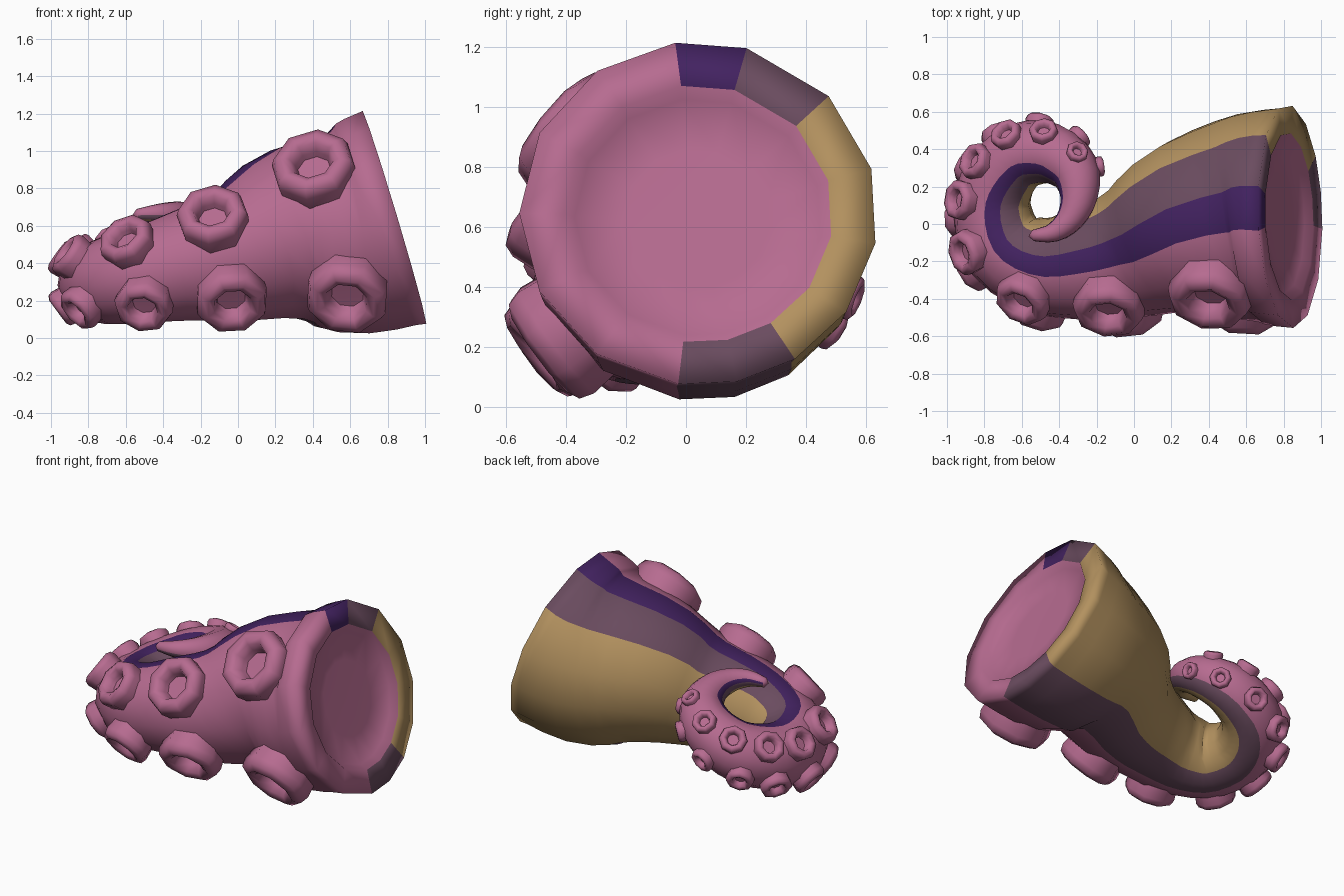
import bpy, bmesh, math
from mathutils import Vector, Matrix

if "Cube" in bpy.data.objects:
    bpy.data.objects.remove(bpy.data.objects["Cube"])


def material(name, rgb):
    m = bpy.data.materials.new(name)
    m.diffuse_color = (*rgb, 1)
    m.use_nodes = True
    m.node_tree.nodes["Principled BSDF"].inputs["Base Color"].default_value = m.diffuse_color
    return m


MATS = [material("pink skin", (0.47, 0.148, 0.28)),
        material("dark purple", (0.055, 0.016, 0.118)),
        material("dusky mauve", (0.145, 0.072, 0.115)),
        material("tan gold", (0.45, 0.285, 0.115))]
PINK, PURPLE, MAUVE, GOLD = range(4)

# Centre line: x, y, z, radius, roll of the stripes in degrees
PATH = [(.835, .042, .645, .592, 0), (.6, .035, .575, .557, 0), (.3, -.02, .55, .475, 0),
        (0, -.145, .445, .36, 0), (-.25, -.21, .395, .305, -2), (-.5, -.22, .34, .258, -6),
        (-.69, -.12, .305, .23, -8), (-.757, .08, .30, .207, -5), (-.715, .25, .335, .195, 4),
        (-.6, .365, .40, .18, 16), (-.44, .375, .485, .162, 34), (-.32, .285, .565, .135, 53),
        (-.295, .15, .625, .103, 66), (-.34, .03, .655, .075, 72), (-.43, -.045, .665, .052, 75),
        (-.54, -.062, .66, .03, 75)]
# Corners of the cross-section in degrees, and the colour of each side
ANGLES = [97, 74, 43, 15, -10, -35, -58, -78, -97, -125, -153, -180, -208, -236]
SIDES = [PURPLE, MAUVE] + [GOLD] * 4 + [MAUVE] * 2 + [PINK] * 6


def sample(t):
    """Smooth interpolation of the centre line at index t."""
    n = len(PATH) - 1
    i = min(int(t), n - 1)
    f = t - i
    b, c = Vector(PATH[i]), Vector(PATH[i + 1])
    a = Vector(PATH[i - 1]) if i else b * 2 - c
    d = Vector(PATH[i + 2]) if i + 2 <= n else c * 2 - b
    return 0.5 * (2 * b + (c - a) * f + (2 * a - 5 * b + 4 * c - d) * f * f
                  + (3 * b - a - 3 * c + d) * f ** 3)


def frame(t):
    """Centre, radius, roll, direction, inner side, up and taper at t."""
    p = sample(t)
    hi, lo = sample(min(t + .01, len(PATH) - 1)), sample(max(t - .01, 0))
    step = Vector((hi - lo)[:3])
    tan = step.normalized()
    side = tan.cross(Vector((0, 0, 1))).normalized()
    return Vector(p[:3]), p[3], p[4], tan, side, side.cross(tan), (hi[3] - lo[3]) / step.length


def outward(side, up, deg):
    a = math.radians(deg)
    return side * math.cos(a) + up * math.sin(a)


def finish(bm, name, angle):
    bmesh.ops.recalc_face_normals(bm, faces=bm.faces)
    me = bpy.data.meshes.new(name)
    bm.to_mesh(me)
    bm.free()
    for m in MATS:
        me.materials.append(m)
    ob = bpy.data.objects.new(name, me)
    bpy.context.collection.objects.link(ob)
    bpy.ops.object.select_all(action='DESELECT')
    ob.select_set(True)
    bpy.context.view_layer.objects.active = ob
    bpy.ops.object.shade_smooth_by_angle(angle=math.radians(angle))
    return ob


def bridge(bm, r0, r1, colours):
    n = len(r0)
    for i in range(n):
        j = (i + 1) % n
        bm.faces.new((r0[i], r0[j], r1[j], r1[i])).material_index = colours[i]


def cap(bm, ring, point):
    c = bm.verts.new(point)
    for i in range(len(ring)):
        bm.faces.new((ring[i], ring[(i + 1) % len(ring)], c))


# Tentacle body with painted stripes
bm = bmesh.new()


def section(t, scale=1.0, depth=0.0):
    c, r, roll, tan, side, up, _ = frame(t)
    return [bm.verts.new(c + tan * depth + outward(side, up, a - roll) * r * scale * 1.01)
            for a in ANGLES]


STEPS = 3
rings = [section(k / STEPS) for k in range((len(PATH) - 1) * STEPS + 1)]
for r0, r1 in zip(rings, rings[1:]):
    bridge(bm, r0, r1, SIDES)
c, r, _, tan, *_ = frame(len(PATH) - 1)
cap(bm, rings[-1], c + tan * r * .8)
# Striped rim and sunken pink cup at the wide end
rim = section(0, .75, .005)
cup = section(0, .69, .045)
cup_floor = section(0, .4, .06)
bridge(bm, rings[0], rim, SIDES)
bridge(bm, rim, cup, [PINK] * len(ANGLES))
bridge(bm, cup, cup_floor, [PINK] * len(ANGLES))
c, _, _, tan, *_ = frame(0)
cap(bm, cup_floor, c + tan * .04)
finish(bm, "tentacle_body", 110)

# Suckers: an eight-sided ring profile turned about the surface normal
PROFILE = [(.92, -.45), (1.0, .2), (.93, .42), (.72, .52), (.53, .43), (.44, .2), (.40, .06)]


def sucker(name, t, deg, size):
    c, r, roll, tan, side, up, taper = frame(t)
    d = outward(side, up, deg - max(roll, 0) * .45)
    normal = (d - tan * taper).normalized()
    across = normal.cross(tan).normalized()
    m = Matrix((across, normal.cross(across), normal)).transposed().to_4x4()
    m.translation = c + d * r * .985
    bm = bmesh.new()
    loops = []
    for pr, h in PROFILE:
        loops.append([bm.verts.new(m @ Vector((pr * size * math.cos(a), pr * size * math.sin(a), h * size)))
                      for a in (math.tau * (k + .5) / 8 for k in range(8))])
    for r0, r1 in zip(loops, loops[1:]):
        bridge(bm, r0, r1, [PINK] * 8)
    cap(bm, loops[-1], m @ Vector((0, 0, .05 * size)))
    finish(bm, name, 60)


UPPER = [(1.8, .228), (3.6, .195), (5.05, .155), (6.25, .125), (7.25, .11), (8.2, .1),
         (9.1, .088), (9.95, .078), (10.9, .06)]
LOWER = [(1.3, .228), (3.52, .2), (4.97, .16), (6.05, .125), (6.85, .11), (7.75, .1),
         (8.6, .088), (9.45, .078), (10.35, .067), (11.15, .055)]
for row, deg, spots in (("upper", 137, UPPER), ("lower", 217, LOWER)):
    for n, (t, size) in enumerate(spots, 1):
        # the rows slide outward along the coil
        sucker(f"{row}_sucker_{n}", t, deg + (7 if t > 5.5 else 0) * (row == "upper"), size)
